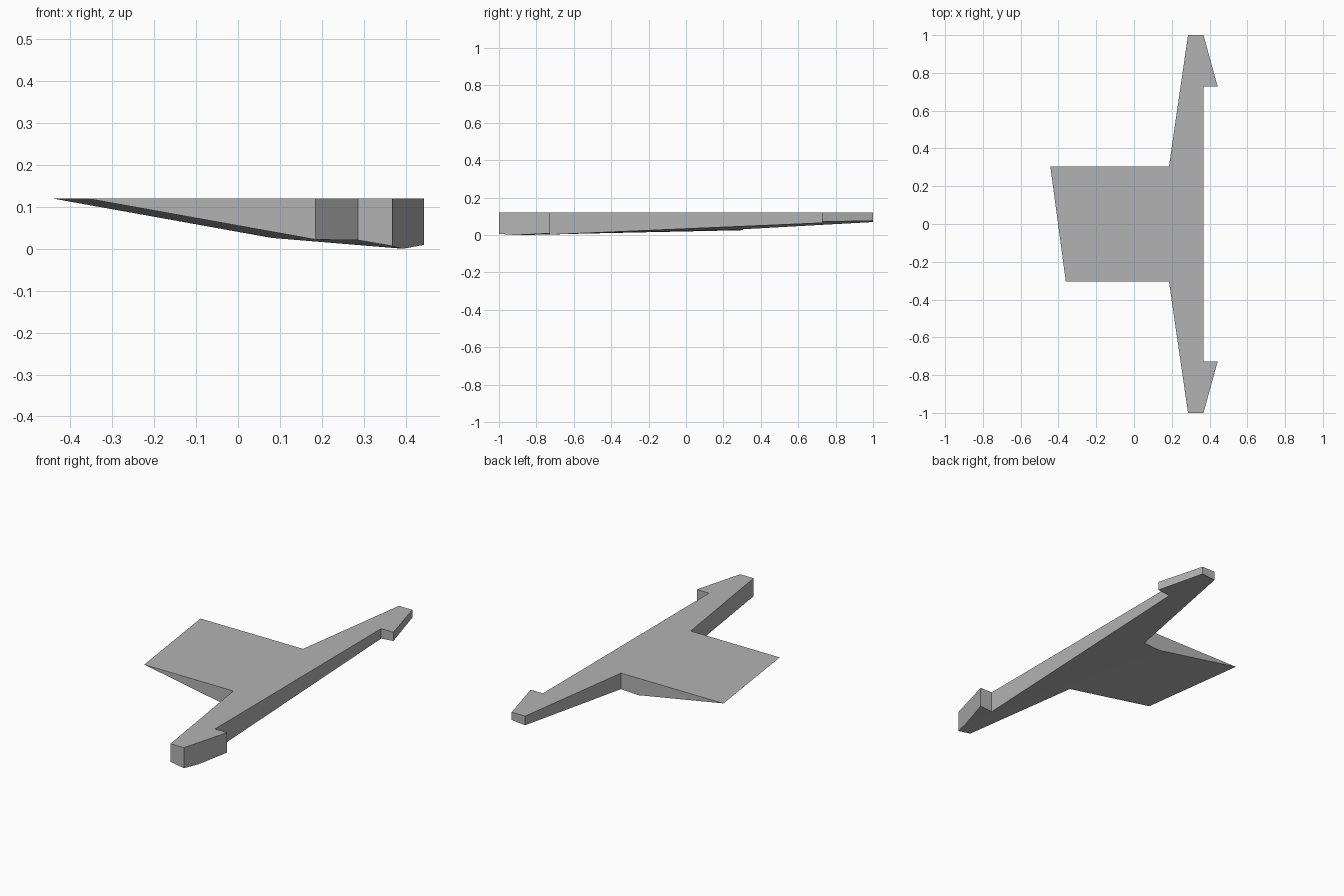
import bpy
import bmesh
from mathutils import Vector

cube = bpy.data.objects.get("Cube")
if cube:
    bpy.data.objects.remove(cube, do_unlink=True)

TOP = 0.12

# One flat grey
grey = bpy.data.materials.new("plain grey")
grey.use_nodes = True
colour = (0.45, 0.45, 0.45, 1.0)
grey.diffuse_color = colour
grey.node_tree.nodes["Principled BSDF"].inputs["Base Color"].default_value = colour

# Plan outline: long bar with barbed ends, and a broad tail fin on -x
half = [(0.185, 0.305), (0.286, 1.0), (0.368, 1.0), (0.443, 0.727), (0.368, 0.727)]
outline = [(-0.443, 0.305)] + half
outline += [(x, -y) for x, y in reversed(half)] + [(-0.361, -0.305)]

# Two points on the crease where the underside slopes meet
crease_a = Vector((0.08, 0.305, 0))
crease_b = Vector((0.393, -0.908, 0))


def underside(x, y):
    """Height of the underside: the higher of two sloping planes."""
    fin_edge = -0.402 - 0.1344 * y
    fin_slope = TOP - 0.1307 * 1.32 * (x - fin_edge)
    bar_slope = 0.026 + 0.086 * (x - 0.08) + 0.0428 * (y - 0.305)
    return min(TOP, max(fin_slope, bar_slope, 0.0))


# Extrude the outline downward
bm = bmesh.new()
top_face = bm.faces.new([bm.verts.new((x, y, TOP)) for x, y in outline])
ext = bmesh.ops.extrude_face_region(bm, geom=[top_face], use_keep_orig=True)
lower = [g for g in ext["geom"] if isinstance(g, bmesh.types.BMVert)]
bmesh.ops.translate(bm, verts=lower, vec=(0, 0, -TOP))

# Cut along the crease, then lift the lower points onto the slopes
along = crease_b - crease_a
bmesh.ops.bisect_plane(bm, geom=bm.verts[:] + bm.edges[:] + bm.faces[:],
                       plane_co=crease_a, plane_no=(along.y, -along.x, 0))
for v in bm.verts:
    if v.co.z < TOP / 2:
        v.co.z = underside(v.co.x, v.co.y)

# Close the knife edge of the fin, where the slope meets the top
bmesh.ops.remove_doubles(bm, verts=bm.verts[:], dist=0.002)
bmesh.ops.recalc_face_normals(bm, faces=bm.faces[:])

# Rest on the ground
lowest = min(v.co.z for v in bm.verts)
for v in bm.verts:
    if v.co.z < TOP - 0.001:
        v.co.z -= lowest

mesh = bpy.data.meshes.new("barbed_blade")
bm.to_mesh(mesh)
bm.free()
mesh.materials.append(grey)
blade = bpy.data.objects.new("barbed_blade", mesh)
bpy.context.collection.objects.link(blade)
